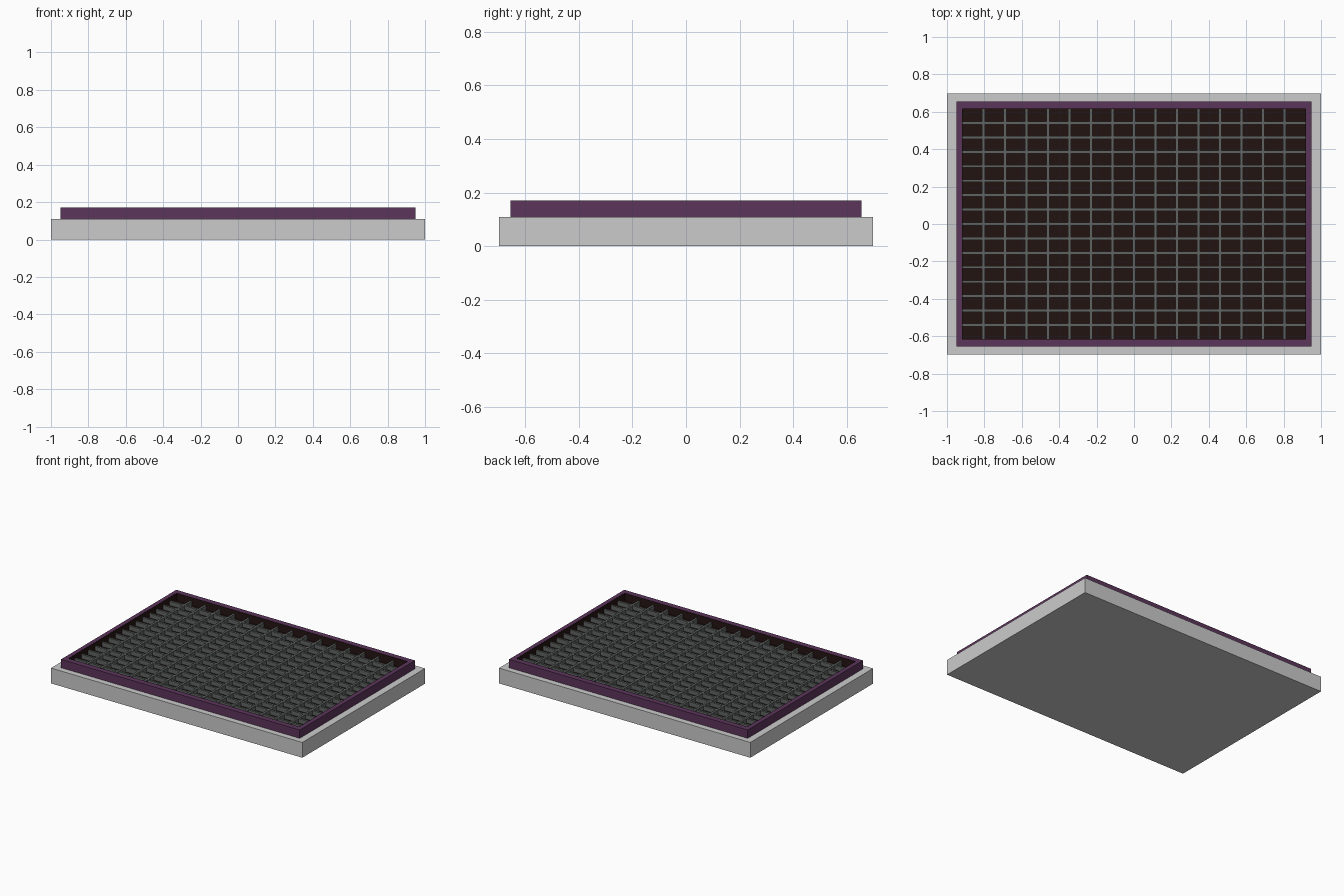
import bpy, bmesh
from mathutils import Matrix

if "Cube" in bpy.data.objects:
    bpy.data.objects.remove(bpy.data.objects["Cube"])


def material(name, rgb):
    m = bpy.data.materials.new(name)
    m.diffuse_color = (*rgb, 1)
    m.use_nodes = True
    m.node_tree.nodes["Principled BSDF"].inputs["Base Color"].default_value = m.diffuse_color
    return m


def finish(name, bm, mat=None):
    me = bpy.data.meshes.new(name)
    bmesh.ops.recalc_face_normals(bm, faces=bm.faces[:])
    bm.to_mesh(me)
    bm.free()
    ob = bpy.data.objects.new(name, me)
    bpy.context.collection.objects.link(ob)
    if mat:
        me.materials.append(mat)
    return ob


def add_box(bm, x0, x1, y0, y1, z0, z1):
    m = Matrix.Translation(((x0 + x1) / 2, (y0 + y1) / 2, (z0 + z1) / 2))
    m = m @ Matrix.Diagonal((x1 - x0, y1 - y0, z1 - z0, 1))
    bmesh.ops.create_cube(bm, size=1, matrix=m)


def ring(name, outer, inner, z0, z1, mat):
    """Closed rectangular frame with mitred corners."""
    bm = bmesh.new()
    loops = []
    for (hx, hy), z in ((outer, z0), (outer, z1), (inner, z1), (inner, z0)):
        loops.append([bm.verts.new((sx * hx, sy * hy, z))
                      for sx, sy in ((-1, -1), (1, -1), (1, 1), (-1, 1))])
    for k in range(4):
        a, b = loops[k], loops[(k + 1) % 4]
        for i in range(4):
            j = (i + 1) % 4
            bm.faces.new((a[i], a[j], b[j], b[i]))
    return finish(name, bm, mat)


purple = material("purple", (0.107, 0.035, 0.105))
dark = material("dark_brown", (0.016, 0.007, 0.006))
grey = material("dark_grey", (0.12, 0.125, 0.125))

IX, IY = 0.92, 0.617      # half size of the opening
COLS, ROWS = 16, 16
BAR = 0.0075              # half thickness of a bar
TOP = 0.145               # top of the grid

# base slab
bm = bmesh.new()
add_box(bm, -1, 1, -0.697, 0.697, 0, 0.11)
finish("base", bm)

# raised rim
ring("rim", (0.95, 0.655), (IX, IY), 0.11, 0.17, purple)

# dark lining inside the rim: walls and floor
ring("lining_walls", (IX, IY), (IX - 0.003, IY - 0.003), 0.11, 0.169, dark)
bm = bmesh.new()
add_box(bm, -IX, IX, -IY, IY, 0.11, 0.113)
finish("lining_floor", bm, dark)

# grid bars in both directions
bm = bmesh.new()
for i in range(1, COLS):
    x = -IX + 2 * IX * i / COLS
    add_box(bm, x - BAR, x + BAR, -IY, IY, 0.11, TOP)
for i in range(1, ROWS):
    y = -IY + 2 * IY * i / ROWS
    add_box(bm, -IX, IX, y - BAR, y + BAR, 0.11, TOP - 0.001)
finish("grid_bars", bm, grey)
